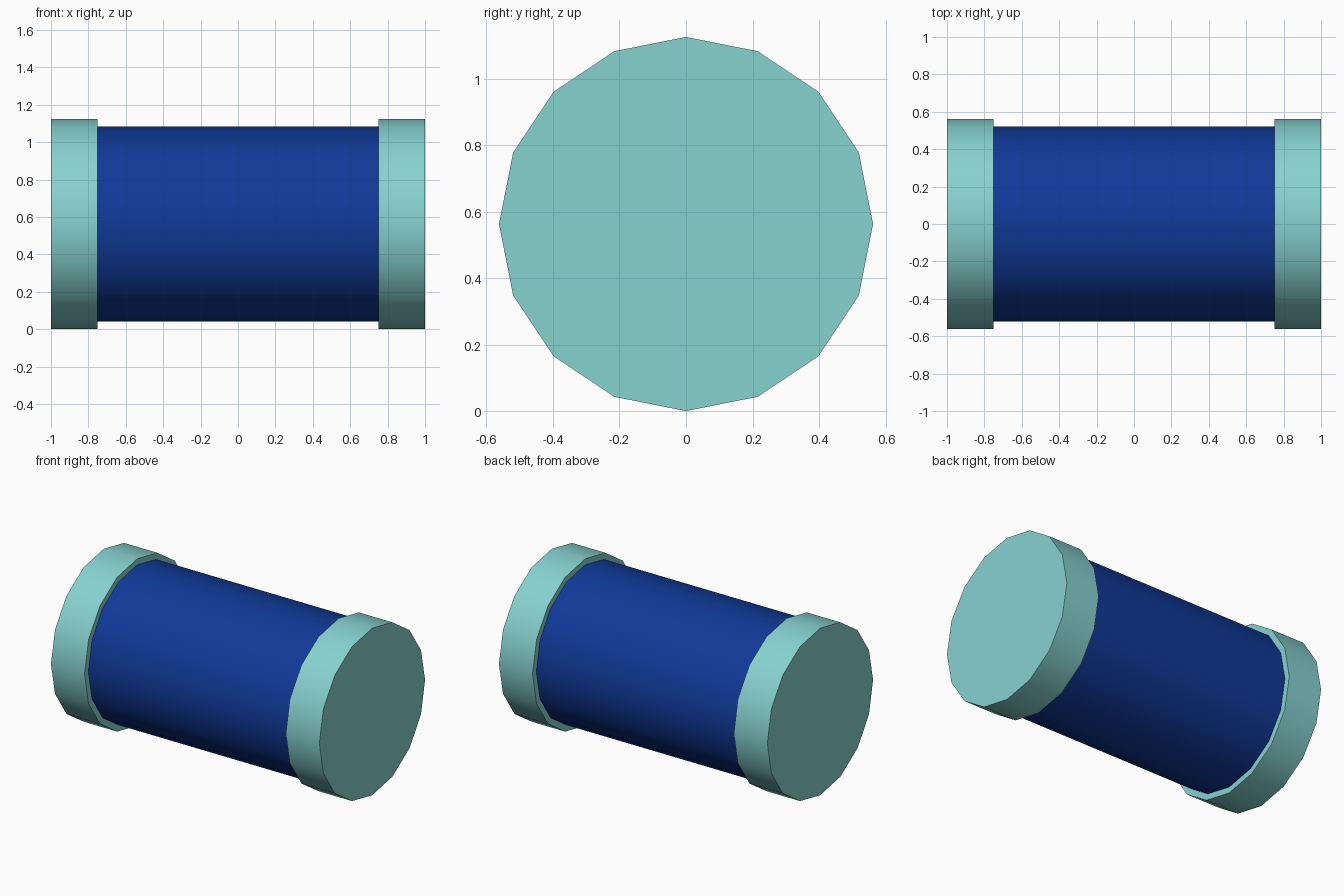
import bpy
import math

cube = bpy.data.objects.get("Cube")
if cube:
    bpy.data.objects.remove(cube, do_unlink=True)

SIDES = 16
CAP_RADIUS = 0.5625
TUBE_RADIUS = 0.522
HALF_LENGTH = 1.0
CAP_LENGTH = 0.25


def make_material(name, colour):
    mat = bpy.data.materials.new(name)
    mat.use_nodes = True
    mat.diffuse_color = colour
    mat.node_tree.nodes["Principled BSDF"].inputs["Base Color"].default_value = colour
    return mat


def drum(name, radius, length, x, mat):
    """Cylinder lying along x, with smooth sides and sharp rims."""
    bpy.ops.mesh.primitive_cylinder_add(
        vertices=SIDES, radius=radius, depth=length,
        location=(x, 0, CAP_RADIUS), rotation=(0, math.pi / 2, 0))
    obj = bpy.context.object
    obj.name = name
    obj.data.materials.append(mat)
    bpy.ops.object.shade_smooth_by_angle(angle=math.radians(30))
    return obj


blue = make_material("deep blue", (0.005, 0.042, 0.32, 1))
teal = make_material("pale teal", (0.24, 0.645, 0.63, 1))

# Main barrel between the caps
drum("barrel", TUBE_RADIUS, 2 * (HALF_LENGTH - CAP_LENGTH), 0, blue)

# Wider cap on each end
for side, sign in (("left", 1), ("right", -1)):
    drum(side + "_end_cap", CAP_RADIUS, CAP_LENGTH,
         sign * (HALF_LENGTH - CAP_LENGTH / 2), teal)
